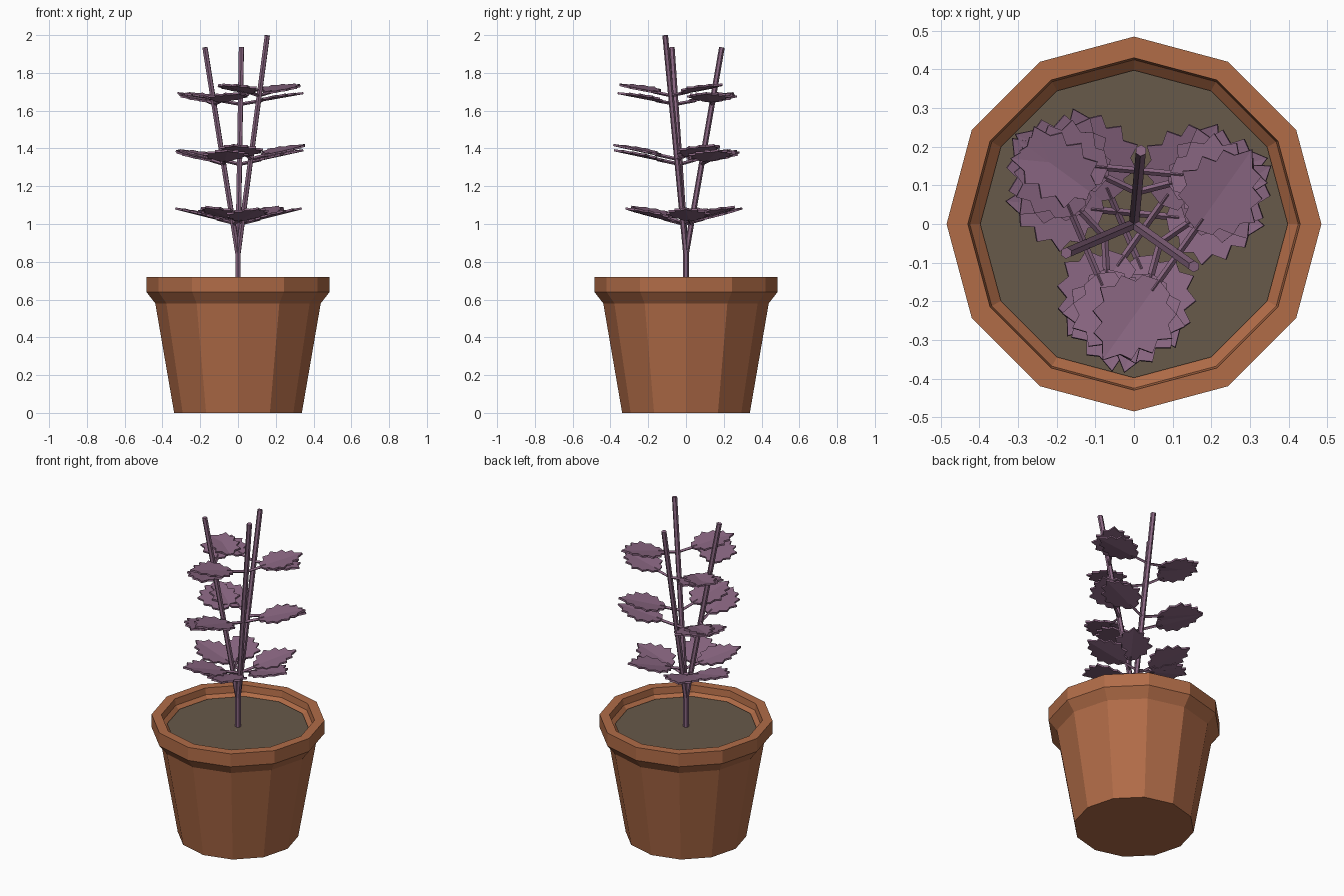
import bpy, bmesh, math
from mathutils import Vector, Matrix

if "Cube" in bpy.data.objects:
    bpy.data.objects.remove(bpy.data.objects["Cube"])


def material(name, rgb):
    m = bpy.data.materials.new(name)
    m.diffuse_color = (*rgb, 1)
    m.use_nodes = True
    m.node_tree.nodes["Principled BSDF"].inputs["Base Color"].default_value = m.diffuse_color
    return m


TERRACOTTA = material("terracotta", (0.44, 0.15, 0.064))
SOIL = material("soil", (0.135, 0.10, 0.067))
PURPLE = material("purple_foliage", (0.255, 0.135, 0.225))


def add_object(name, bm, mat):
    mesh = bpy.data.meshes.new(name)
    bmesh.ops.recalc_face_normals(bm, faces=bm.faces)
    bm.to_mesh(mesh)
    bm.free()
    mesh.materials.append(mat)
    ob = bpy.data.objects.new(name, mesh)
    bpy.context.collection.objects.link(ob)
    return ob


def lathe(name, profile, mat, sides=12):
    """Revolve (radius, z) points and cap both ends."""
    bm = bmesh.new()
    rings = []
    for r, z in profile:
        rings.append([bm.verts.new((r * math.cos(math.tau * i / sides),
                                    r * math.sin(math.tau * i / sides), z))
                      for i in range(sides)])
    for a, b in zip(rings, rings[1:]):
        for i in range(sides):
            j = (i + 1) % sides
            bm.faces.new((a[i], a[j], b[j], b[i]))
    bm.faces.new(rings[0])
    bm.faces.new(rings[-1])
    return add_object(name, bm, mat)


def add_rod(bm, start, end, radius, sides=6):
    start, end = Vector(start), Vector(end)
    d = end - start
    rot = d.to_track_quat('Z', 'Y').to_matrix().to_4x4()
    bmesh.ops.create_cone(bm, cap_ends=True, segments=sides, radius1=radius, radius2=radius,
                          depth=d.length, matrix=Matrix.Translation((start + end) / 2) @ rot)


# Pot with thick rim, and soil inside
lathe("pot", [(0.338, 0), (0.438, 0.58), (0.485, 0.64), (0.485, 0.72), (0.43, 0.72),
              (0.425, 0.68), (0.39, 0.645)], TERRACOTTA)
lathe("soil", [(0.38, 0.63), (0.398, 0.665)], SOIL)

# Trunk and three leaning stems
FORK = Vector((0, 0, 0.84))
bm = bmesh.new()
add_rod(bm, (0, 0, 0.64), (0, 0, 0.86), 0.016)
add_object("trunk", bm, PURPLE)
TIPS = [Vector((0.018, 0.19, 1.935)), Vector((-0.175, -0.075, 1.935)), Vector((0.155, -0.11, 1.998))]
for i, tip in enumerate(TIPS):
    bm = bmesh.new()
    add_rod(bm, FORK, tip, 0.015)
    add_object(f"stem_{i + 1}", bm, PURPLE)

# Serrated half outline of a leaf: distance along, half width
HALF = [(0.10, 0.045), (0.125, 0.05), (0.135, 0.09), (0.17, 0.088), (0.195, 0.118), (0.22, 0.088),
        (0.258, 0.098), (0.268, 0.06), (0.305, 0.062), (0.31, 0.03)]
BASE, TIP, THICK, FOLD = 0.085, 0.35, 0.011, 0.08


def leaf(name, origin, azimuth, tilt, scale):
    bm = bmesh.new()
    # blade: two folded halves sharing the midrib, doubled for thickness
    layers = []
    for dz in (-THICK / 2, THICK / 2):
        mid = [bm.verts.new((x, 0, dz)) for x in (BASE, TIP)]
        sides = [[bm.verts.new((x, s * w, dz + FOLD * w)) for x, w in HALF] for s in (1, -1)]
        for side in sides:
            bm.faces.new([mid[0], *side, mid[1]])
        layers.append([mid[0], *sides[0], mid[1], *reversed(sides[1])])
    low, high = layers
    for i in range(len(low)):
        j = (i + 1) % len(low)
        bm.faces.new((low[i], low[j], high[j], high[i]))
    # leaf stalk
    add_rod(bm, (0, 0, 0), (0.12, 0, 0), 0.009, 4)
    ob = add_object(name, bm, PURPLE)
    ob.matrix_world = (Matrix.Translation(origin) @ Matrix.Rotation(azimuth, 4, 'Z')
                       @ Matrix.Rotation(-tilt, 4, 'Y') @ Matrix.Scale(scale, 4))


# Opposite leaf pairs on every stem: (fraction up stem, spread angle, tilt, scale)
LEVELS = [(0.145, 90, 14, 0.99), (0.435, 70, 12, 1.02), (0.725, 90, 10, 0.97)]
for i, tip in enumerate(TIPS):
    out = math.atan2(tip.y, tip.x)
    for k, (t, spread, tilt, scale) in enumerate(LEVELS):
        for side, s in (("left", 1), ("right", -1)):
            leaf(f"leaf_{i + 1}_{k + 1}_{side}", FORK.lerp(tip, t),
                 out + s * math.radians(spread), math.radians(tilt), scale)
